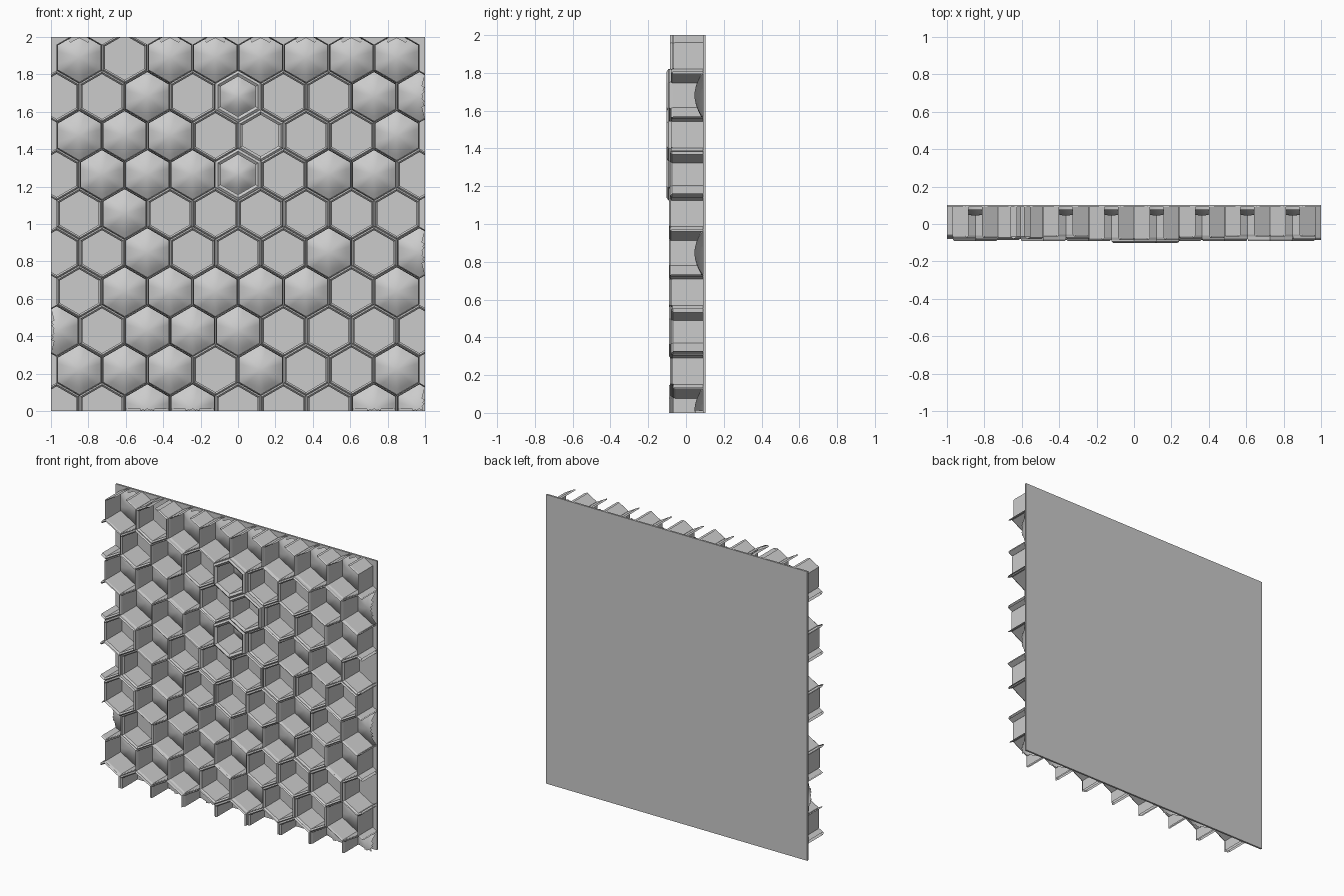
import bpy, bmesh, math, random
from mathutils import Vector

random.seed(4)
if "Cube" in bpy.data.objects:
    bpy.data.objects.remove(bpy.data.objects["Cube"], do_unlink=True)

grey = bpy.data.materials.new("light_grey")
grey.use_nodes = True
grey.diffuse_color = (0.6, 0.6, 0.6, 1)
grey.node_tree.nodes["Principled BSDF"].inputs["Base Color"].default_value = (0.6, 0.6, 0.6, 1)

PITCH_X, PITCH_Z, FIRST_Z = 0.2425, 0.2087, 0.012
FLOOR, OUTER = 0.09, 0.1205
# Cell rows from top to bottom: D/d large and small domed, F/f large and small open
ROWS = ["DFDDDDDD", "FFDFdFFDD", "DDDFfFFD", "FDDDdFDDF", "FDFFFFFF",
        "FFDFFFDFD", "FDDDDDFD", "DFDDDFFFF", "DDDFDFFD", "FFDDFFFDD"]
HALF_WIDTH = {"D": 0.113, "d": 0.093, "F": 0.104, "f": 0.096}


def make_object(name, bm):
    mesh = bpy.data.meshes.new(name)
    bm.to_mesh(mesh)
    bm.free()
    mesh.materials.append(grey)
    obj = bpy.data.objects.new(name, mesh)
    bpy.context.collection.objects.link(obj)
    return obj


def hex_ring(bm, cx, cz, half, y, split=1, roundness=0):
    """Pointed-top hexagon, optionally subdivided and blended to a circle."""
    verts = []
    for i in range(6 * split):
        side, part = divmod(i, split)
        a, b = (math.radians(30 + 60 * (side + k)) for k in (0, 1))
        r, t = half / math.cos(math.pi / 6), part / split
        p = Vector((math.cos(a), math.sin(a))).lerp(Vector((math.cos(b), math.sin(b))), t) * r
        p = p.lerp(p.normalized() * half, roundness)
        verts.append(bm.verts.new((cx + p.x, y, cz + p.y)))
    return verts


def bridge(bm, outer, inner):
    n = len(outer)
    for i in range(n):
        j = (i + 1) % n
        bm.faces.new((outer[i], outer[j], inner[j], inner[i]))


def add_cup(bm, cx, cz, half):
    rim = -random.choice((0.068, 0.074, 0.08, 0.085, 0.09))
    if half < 0.1:
        rim = -0.1025
    ridge = half + (OUTER - half) * 0.55
    profile = [(OUTER, FLOOR), (OUTER, rim + 0.009), (ridge, rim),
               (half, rim + 0.012), (half, FLOOR)]
    rings = [hex_ring(bm, cx, cz, h, y) for h, y in profile]
    for a, b in zip(rings, rings[1:]):
        bridge(bm, a, b)


def add_dome(bm, cx, cz, half):
    steps = 6
    rings = []
    for k in range(steps):
        s = 1 - k / steps
        rings.append(hex_ring(bm, cx, cz, half * s, FLOOR - 0.045 * (1 - s * s), 4, 1 - s))
    for a, b in zip(rings, rings[1:]):
        bridge(bm, a, b)
    tip = bm.verts.new((cx, FLOOR - 0.045, cz))
    last = rings[-1]
    for i in range(len(last)):
        bm.faces.new((last[i], last[(i + 1) % len(last)], tip))


# Honeycomb cells
cups, domes = bmesh.new(), bmesh.new()
for row, codes in enumerate(ROWS):
    cz = FIRST_Z + PITCH_Z * (len(ROWS) - 1 - row)
    for col, code in enumerate(codes):
        cx = (col - (len(codes) - 1) / 2) * PITCH_X
        add_cup(cups, cx, cz, HALF_WIDTH[code])
        if code in "Dd":
            add_dome(domes, cx, cz, HALF_WIDTH[code])

# Trim the cell walls to the square panel
for co, no in (((1, 0, 0), (1, 0, 0)), ((-1, 0, 0), (-1, 0, 0)),
               ((0, 0, 2), (0, 0, 1)), ((0, 0, 0), (0, 0, -1))):
    geom = cups.verts[:] + cups.edges[:] + cups.faces[:]
    bmesh.ops.bisect_plane(cups, geom=geom, plane_co=co, plane_no=no, clear_outer=True)

# Domes at the border are broken open
outside = [v for v in domes.verts if abs(v.co.x) > 1 or not 0 <= v.co.z <= 2]
bmesh.ops.delete(domes, geom=outside, context="VERTS")

make_object("honeycomb_walls", cups)
dome_obj = make_object("cell_domes", domes)
for poly in dome_obj.data.polygons:
    poly.use_smooth = True

# Backing panel
panel = bmesh.new()
bmesh.ops.create_cube(panel, size=1)
for v in panel.verts:
    v.co = (v.co.x * 2, 0.09625 + v.co.y * 0.0125, 1 + v.co.z * 2)
make_object("back_panel", panel)
